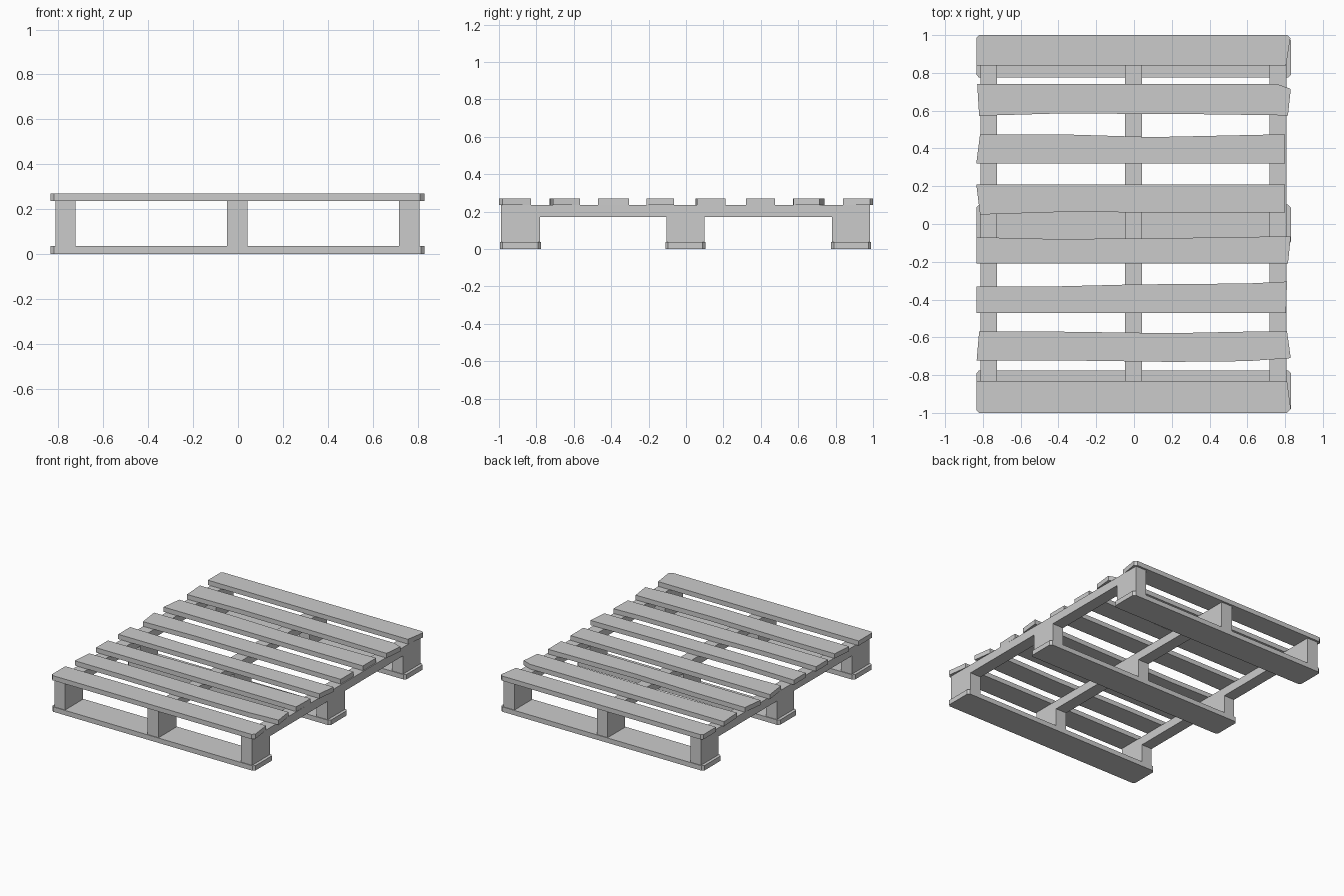
import bpy, bmesh

if "Cube" in bpy.data.objects:
    bpy.data.objects.remove(bpy.data.objects["Cube"])


def slab(name, outline, z0, z1):
    """Extrude a flat outline (x, y) from z0 up to z1."""
    bm = bmesh.new()
    face = bm.faces.new([bm.verts.new((x, y, z0)) for x, y in outline])
    ext = bmesh.ops.extrude_face_region(bm, geom=[face])
    for v in ext["geom"]:
        if isinstance(v, bmesh.types.BMVert):
            v.co.z = z1
    bmesh.ops.recalc_face_normals(bm, faces=bm.faces)
    mesh = bpy.data.meshes.new(name)
    bm.to_mesh(mesh)
    bm.free()
    obj = bpy.data.objects.new(name, mesh)
    bpy.context.collection.objects.link(obj)
    return obj


def rect(x0, x1, y0, y1):
    return [(x0, y0), (x1, y0), (x1, y1), (x0, y1)]


BASE_TOP, BEAM_BOTTOM, DECK_BOTTOM, DECK_TOP = 0.036, 0.172, 0.235, 0.27

# Deck boards: rough sawn, slightly crooked outlines, front to back
deck = [
    [(-.835, -.985), (-.82, -1), (.81, -1), (.83, -.98), (.81, -.83), (-.835, -.83)],
    [(-.833, -.722), (-.4, -.722), (.2, -.73), (.6, -.726), (.83, -.71), (.81, -.567),
     (.6, -.57), (.2, -.578), (-.4, -.57), (-.82, -.57)],
    [(-.835, -.47), (.805, -.47), (.81, -.305), (.6, -.315), (0, -.32), (-.4, -.33), (-.835, -.33)],
    [(-.835, -.21), (.815, -.21), (.83, -.065), (.3, -.073), (-.4, -.08), (-.835, -.07)],
    [(-.815, .05), (-.4, .063), (.8, .06), (.8, .21), (-.835, .21)],
    [(-.835, .32), (.8, .32), (.8, .475), (.1, .46), (-.4, .475), (-.815, .475)],
    [(-.82, .573), (-.4, .585), (.3, .582), (.815, .575), (.83, .715), (.76, .74), (-.83, .74)],
    [(-.835, .84), (.805, .84), (.828, .985), (.81, 1), (-.82, 1), (-.835, .985)],
]
for i, outline in enumerate(deck, 1):
    slab(f"deck_board_{i}", outline, DECK_BOTTOM, DECK_TOP)

# Base boards with clipped corners, and the blocks standing on each
rows = {"front": (-.995, -.775), "middle": (-.11, .103), "back": (.775, .99)}
columns = {"left": (-.813, -.725), "centre": (-.048, .042), "right": (.717, .808)}
for row, (y0, y1) in rows.items():
    c = .015
    slab(f"{row}_base_board",
         [(-.835, y0 + c), (-.82, y0), (.815, y0), (.83, y0 + c),
          (.83, y1 - c), (.815, y1), (-.82, y1), (-.835, y1 - c)], 0, BASE_TOP)
    for col, (x0, x1) in columns.items():
        slab(f"{row}_{col}_block", rect(x0, x1, y0 + .005, y1 - .005), BASE_TOP, BEAM_BOTTOM)

# Long beams joining the blocks under the deck
for col, (x0, x1) in columns.items():
    slab(f"{col}_beam", rect(x0, x1, -.99, .985), BEAM_BOTTOM, DECK_BOTTOM)
